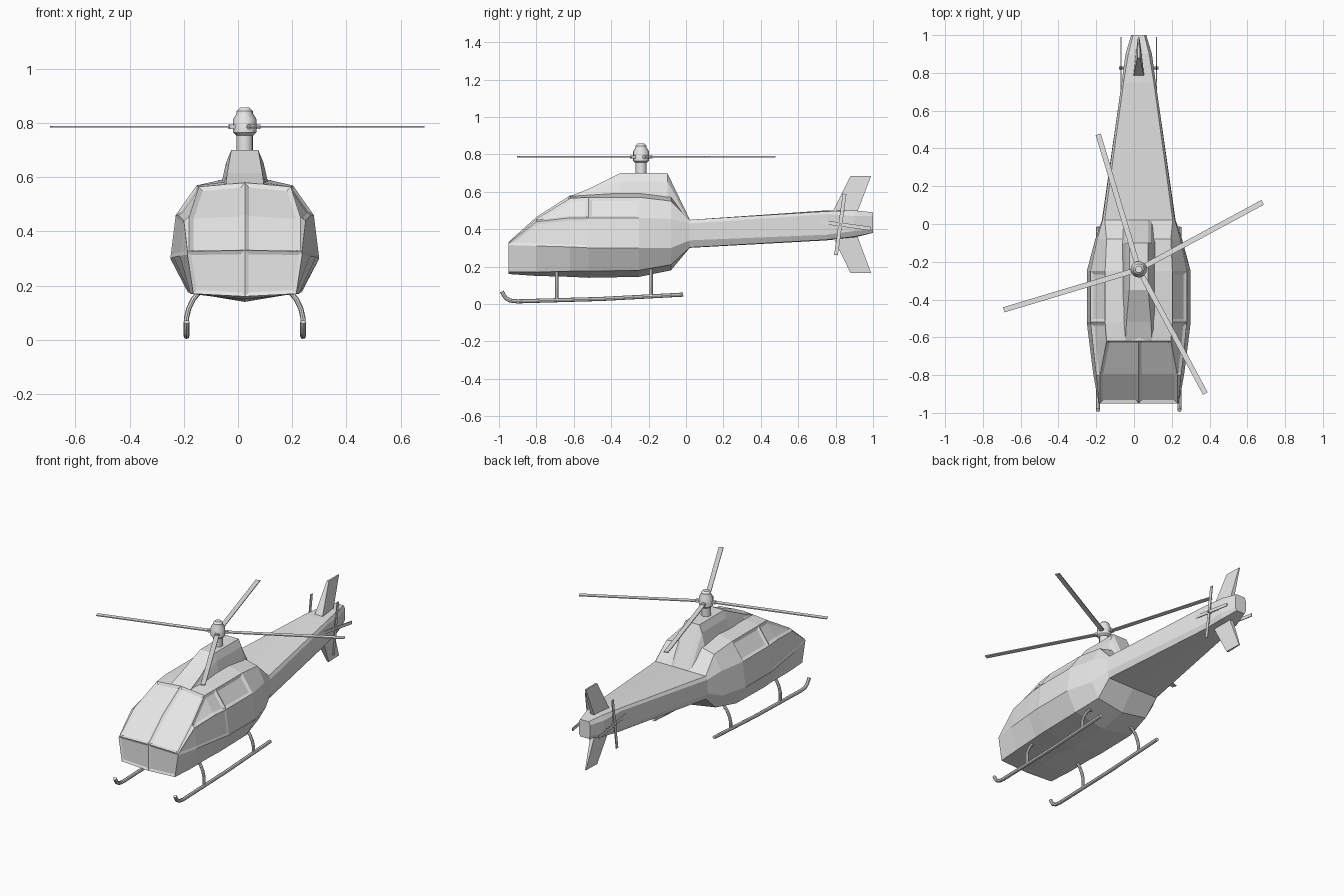
import bpy
import bmesh
from math import radians, cos, sin, pi
from mathutils import Matrix, Vector

cube = bpy.data.objects.get("Cube")
if cube:
    bpy.data.objects.remove(cube, do_unlink=True)

AXIS = 0.025            # the airframe's centre line
MAST_Y = -0.24

grey = bpy.data.materials.new("light_grey")
grey.use_nodes = True
grey.diffuse_color = (0.8, 0.8, 0.8, 1)
grey.node_tree.nodes["Principled BSDF"].inputs["Base Color"].default_value = (0.8, 0.8, 0.8, 1)


def add_mesh(name, mesh, smooth=False):
    """Put a mesh in the scene, shifted onto the airframe's centre line."""
    obj = bpy.data.objects.new(name, mesh)
    bpy.context.collection.objects.link(obj)
    mesh.transform(Matrix.Translation((AXIS, 0, 0)))
    mesh.materials.clear()
    mesh.materials.append(grey)
    if smooth:
        bpy.context.view_layer.objects.active = obj
        obj.select_set(True)
        bpy.ops.object.shade_smooth_by_angle(angle=radians(40))
        obj.select_set(False)
    return obj


def finish(name, bm, smooth=False):
    mesh = bpy.data.meshes.new(name)
    bm.to_mesh(mesh)
    bm.free()
    return add_mesh(name, mesh, smooth)


def loft(rings, caps=True):
    """Skin a list of closed rings; returns the bmesh, its quads and its rings."""
    bm = bmesh.new()
    loops = [[bm.verts.new(p) for p in ring] for ring in rings]
    n = len(loops[0])
    quads = {}
    for s in range(len(loops) - 1):
        a, b = loops[s], loops[s + 1]
        for i in range(n):
            j = (i + 1) % n
            quads[s, i] = bm.faces.new((a[i], a[j], b[j], b[i]))
    if caps:
        bm.faces.new(loops[0])
        bm.faces.new(loops[-1])
    bmesh.ops.recalc_face_normals(bm, faces=bm.faces[:])
    return bm, quads, loops


def tube(name, points, radius):
    """Round rod swept along a smooth path."""
    curve = bpy.data.curves.new(name, "CURVE")
    curve.dimensions = "3D"
    curve.bevel_depth = radius
    curve.bevel_resolution = 2
    curve.use_fill_caps = True
    spline = curve.splines.new("POLY")
    spline.points.add(len(points) - 1)
    for p, co in zip(spline.points, points):
        p.co = (*co, 1)
    temp = bpy.data.objects.new(name + "_path", curve)
    mesh = bpy.data.meshes.new_from_object(temp)
    bpy.data.objects.remove(temp)
    mesh.name = name
    return add_mesh(name, mesh, True)


def lathe(name, profile, y, sides=16):
    """Turned part around a vertical axis, from (radius, height) pairs."""
    rings = [[(r * cos(2 * pi * i / sides), y + r * sin(2 * pi * i / sides), z)
              for i in range(sides)] for r, z in profile]
    return finish(name, loft(rings)[0], True)


def box(name, size, matrix):
    bm = bmesh.new()
    bmesh.ops.create_cube(bm, size=1, matrix=matrix @ Matrix.Diagonal((*size, 1)))
    return finish(name, bm)


# Fuselage and boom: y, keel height, bottom edge, widest point, shoulder, roof edge, roof height
stations = [
    (-0.95, 0.16, (0.19, 0.17), (0.212, 0.315), (0.211, 0.322), (0.205, 0.327), 0.33),
    (-0.80, 0.15, (0.20, 0.17), (0.24, 0.31), (0.225, 0.44), (0.205, 0.455), 0.465),
    (-0.62, 0.145, (0.205, 0.175), (0.263, 0.305), (0.245, 0.46), (0.17, 0.565), 0.58),
    (-0.52, 0.14, (0.21, 0.175), (0.275, 0.30), (0.255, 0.46), (0.178, 0.57), 0.592),
    (-0.25, 0.145, (0.21, 0.18), (0.275, 0.30), (0.255, 0.46), (0.178, 0.57), 0.61),
    (-0.08, 0.18, (0.18, 0.21), (0.23, 0.30), (0.22, 0.455), (0.17, 0.55), 0.59),
    (0.02, 0.30, (0.18, 0.302), (0.195, 0.34), (0.192, 0.43), (0.18, 0.45), 0.45),
    (0.75, 0.34, (0.075, 0.343), (0.09, 0.37), (0.09, 0.48), (0.08, 0.495), 0.50),
    (0.90, 0.355, (0.055, 0.36), (0.07, 0.39), (0.07, 0.47), (0.055, 0.50), 0.50),
    (1.00, 0.38, (0.03, 0.38), (0.04, 0.40), (0.04, 0.47), (0.03, 0.49), 0.49),
]
rings = []
for y, keel, *edges, roof in stations:
    half = [(x, y, z) for x, z in edges]
    rings.append([(0, y, keel)] + half + [(0, y, roof)] + [(-x, y, z) for x, y, z in reversed(half)])
bm, quads, loops = loft(rings, caps=False)
bm.faces.new(loops[-1])
nose = loops[0]
nose_panes = [bm.faces.new(nose[:6]), bm.faces.new(nose[5:] + nose[:1])]
bmesh.ops.recalc_face_normals(bm, faces=bm.faces[:])


def window(faces, frame, depth):
    bmesh.ops.inset_region(bm, faces=faces, thickness=frame, depth=-depth,
                           use_even_offset=True, use_boundary=True)


# Recessed windows, each group mirrored to the other side
for side in (0, 1):
    def strip(i, first, last):
        k = 9 - i if side else i
        return [quads[s, k] for s in range(first, last)]
    window(strip(4, 0, 2), 0.016, 0.01)
    window([nose_panes[side]], 0.014, 0.006)
    window(strip(3, 1, 3), 0.018, 0.008)
    window(strip(3, 3, 4), 0.018, 0.008)
    window(strip(2, 0, 3), 0.014, 0.003)
finish("fuselage", bm)

# Engine cowling: y, base half width, mid height, top half width, top height
cowl = []
for y, base, mid, top, z in [(-0.62, 0.09, 0.565, 0.07, 0.575), (-0.52, 0.088, 0.60, 0.065, 0.615),
                             (-0.35, 0.087, 0.655, 0.05, 0.70), (-0.10, 0.087, 0.655, 0.05, 0.70),
                             (0.02, 0.087, 0.445, 0.05, 0.452)]:
    right = [(base + 0.005, y, min(0.55, mid - 0.02)), (base - 0.018, y, mid), (top, y, z)]
    cowl.append(right + [(-x, y, h) for x, y, h in reversed(right)])
finish("engine_cowling", loft(cowl)[0])

# Rotor mast and hub
lathe("rotor_mast", [(0.03, 0.66), (0.03, 0.765)], MAST_Y)
lathe("rotor_hub", [(0.032, 0.755), (0.043, 0.765), (0.043, 0.815), (0.03, 0.835),
                    (0.03, 0.845), (0.018, 0.857)], MAST_Y)

# Main rotor blades
for n, angle in enumerate((28.4, 106.7, 196.7, 298.2)):
    turn = Matrix.Translation((0, MAST_Y, 0.787)) @ Matrix.Rotation(radians(angle), 4, "Z")
    box(f"rotor_blade_{n + 1}", (0.72, 0.028, 0.006), turn @ Matrix.Translation((0.386, 0, 0)))
    box(f"blade_grip_{n + 1}", (0.05, 0.022, 0.016), turn @ Matrix.Translation((0.035, 0, 0)))


# Tail fins: wedge-shaped, thick at the root
def fin(name, root_z, tip_z):
    def ring(front, back, thick, z):
        return [(-thick, front, z), (thick, front, z), (thick * 0.5, back, z), (-thick * 0.5, back, z)]
    finish(name, loft([ring(0.775, 0.91, 0.03, root_z), ring(0.88, 0.99, 0.007, tip_z)])[0])


fin("upper_tail_fin", 0.475, 0.685)
fin("lower_tail_fin", 0.38, 0.165)

# Tail rotors on a cross axle
tail = Vector((0, 0.825, 0.425))
tube("tail_rotor_axle", [tail - Vector((0.105, 0, 0)), tail + Vector((0.105, 0, 0))], 0.008)
for side, label in ((1, "left"), (-1, "right")):
    for n in range(4):
        turn = Matrix.Translation(tail + Vector((side * 0.094, 0, 0))) @ Matrix.Rotation(radians(82 + 90 * n), 4, "X")
        box(f"{label}_tail_blade_{n + 1}", (0.005, 0.16, 0.02), turn @ Matrix.Translation((0, 0.085, 0)))

# Landing skids with curled tips, and their curved struts
for side, label in ((1, "left"), (-1, "right")):
    x = side * 0.215
    tube(f"{label}_skid", [(x, -0.015, 0.05), (x, -0.45, 0.027), (x, -0.90, 0.014), (x, -0.94, 0.018),
                           (x, -0.965, 0.033), (x, -0.985, 0.066)], 0.011)
    for y, place in ((-0.69, "front"), (-0.185, "rear")):
        foot = 0.022 if place == "front" else 0.04
        tube(f"{label}_{place}_strut", [(x, y, foot), (x, y, 0.08), (side * 0.207, y, 0.115),
                                        (side * 0.19, y, 0.15), (side * 0.165, y, 0.18),
                                        (side * 0.13, y, 0.20)], 0.0095)
